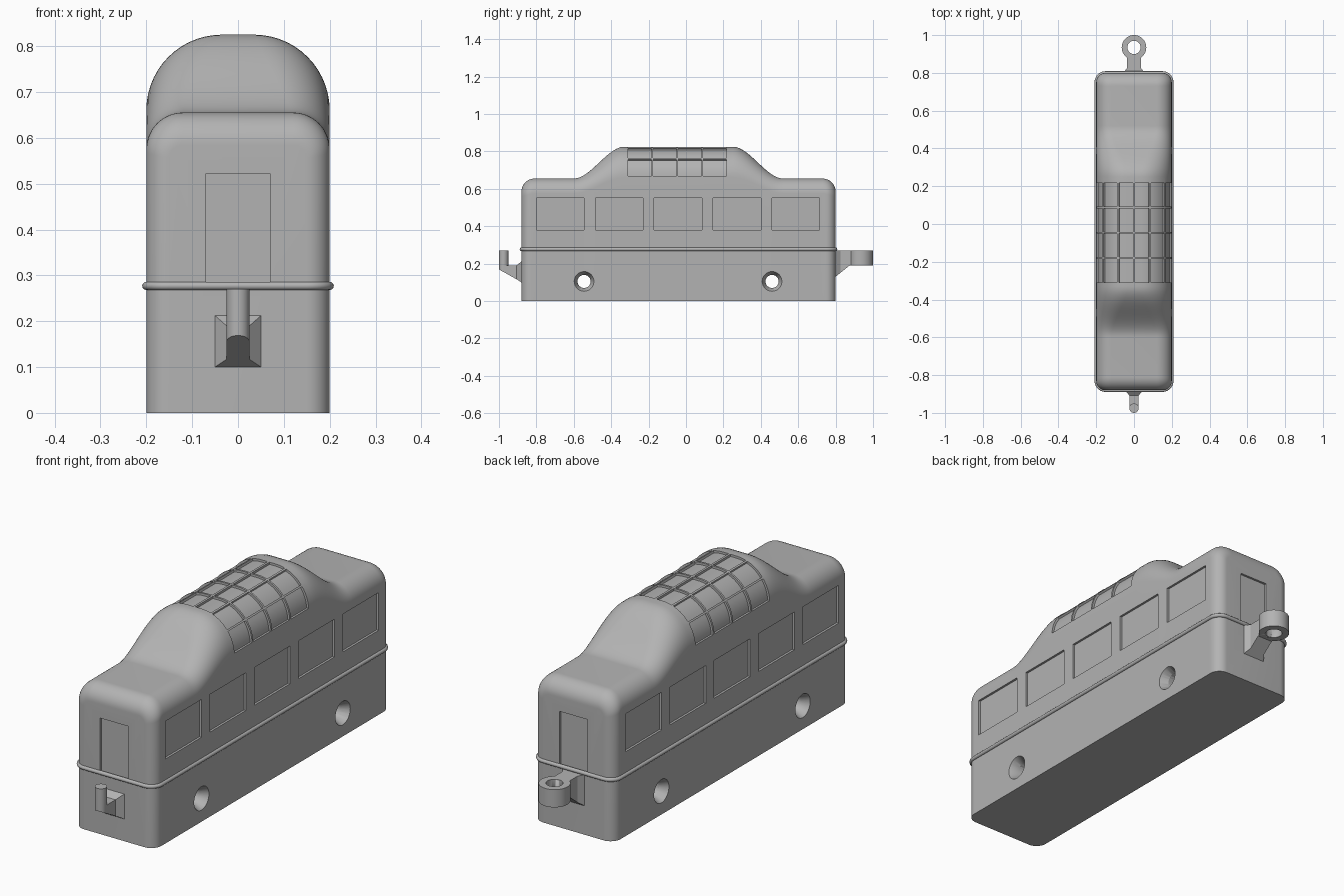
import bpy, bmesh, math
from mathutils import Matrix, Vector

if "Cube" in bpy.data.objects:
    bpy.data.objects.remove(bpy.data.objects["Cube"])

paint = bpy.data.materials.new("plain_grey")
paint.diffuse_color = (0.45, 0.45, 0.45, 1)
paint.use_nodes = True
paint.node_tree.nodes["Principled BSDF"].inputs["Base Color"].default_value = paint.diffuse_color

Y0, Y1, HALF_W, ROOF, DOME = -0.88, 0.80, 0.20, 0.655, 0.825


def make(name, bm, angle=30):
    bmesh.ops.recalc_face_normals(bm, faces=bm.faces)
    mesh = bpy.data.meshes.new(name)
    bm.to_mesh(mesh)
    bm.free()
    obj = bpy.data.objects.new(name, mesh)
    bpy.context.collection.objects.link(obj)
    mesh.materials.append(paint)
    smooth(obj, angle)
    return obj


def smooth(obj, angle=30):
    bpy.ops.object.select_all(action='DESELECT')
    obj.select_set(True)
    bpy.context.view_layer.objects.active = obj
    bpy.ops.object.shade_smooth_by_angle(angle=math.radians(angle))


def loft(bm, rings):
    """Skin equal-length closed rings of points and cap both ends."""
    rows = [[bm.verts.new(p) for p in ring] for ring in rings]
    n = len(rows[0])
    for a, b in zip(rows, rows[1:]):
        for i in range(n):
            j = (i + 1) % n
            bm.faces.new((a[i], a[j], b[j], b[i]))
    bm.faces.new(rows[0])
    bm.faces.new(rows[-1][::-1])


def box(bm, x, y, z):
    loft(bm, [[(x[0], v, z[0]), (x[1], v, z[0]), (x[1], v, z[1]), (x[0], v, z[1])] for v in y])


def cone(bm, centre, r1, r2, depth, axis='Z'):
    rot = Matrix.Rotation(math.pi / 2, 4, 'Y') if axis == 'X' else Matrix()
    bmesh.ops.create_cone(bm, cap_ends=True, segments=48, radius1=r1, radius2=r2,
                          depth=depth, matrix=Matrix.Translation(centre) @ rot)


def cut(target, bm):
    cutter = make("cutter", bm)
    cutter.hide_render = True
    mod = target.modifiers.new("cut", 'BOOLEAN')
    mod.operation, mod.solver, mod.object = 'DIFFERENCE', 'EXACT', cutter
    bpy.context.view_layer.objects.active = target
    bpy.ops.object.modifier_apply(modifier=mod.name)
    bpy.data.objects.remove(cutter)


# Body: cross-sections lofted along the length, swelling into the roof dome
def section(y):
    d = min(y - Y0, Y1 - y)
    s = max(0, min(1, (y + 0.60) / 0.27, (0.52 - y) / 0.27))
    s = s * s * (3 - 2 * s)
    h, r, w = ROOF + (DOME - ROOF) * s, 0.08 + 0.085 * s, HALF_W
    if d < 0.07:
        h -= 0.07 - math.sqrt(max(0, 0.07 ** 2 - (0.07 - d) ** 2))
    if d < 0.05:
        w -= 0.05 - math.sqrt(max(0, 0.05 ** 2 - (0.05 - d) ** 2))
        r -= HALF_W - w
    half = [(w, 0)] + [(w - r + r * math.cos(a), h - r + r * math.sin(a))
                       for a in [math.pi / 2 * i / 14 for i in range(15)]]
    return [(x, y, z) for x, z in half] + [(-x, y, z) for x, z in reversed(half)]


ends = [0.07 * (1 - math.cos(math.pi / 2 * i / 12)) for i in range(13)]
stations = [Y0 + e for e in ends]
stations += [-0.60 + 0.27 * i / 18 for i in range(19)]
stations += [0.25 + 0.27 * i / 18 for i in range(19)]
stations += [Y1 - e for e in reversed(ends)]
bm = bmesh.new()
loft(bm, [section(y) for y in stations])
body = make("carriage_body", bm)

# Recessed side windows and end doors
bm = bmesh.new()
for i in range(5):
    y = -0.80 + 0.315 * i
    for s in (-1, 1):
        box(bm, (s * 0.19, s * 0.25), (y, y + 0.255), (0.38, 0.55))
for y in ((Y0 - 0.05, Y0 + 0.01), (Y1 - 0.01, Y1 + 0.05)):
    box(bm, (-0.07, 0.07), y, (0.28, 0.522))
cut(body, bm)

# Curved dome panes, sunk between thin ribs
R, XC, ZC = 0.165, 0.035, DOME - 0.165
bm = bmesh.new()
for y in (-0.31, -0.176, -0.042, 0.092):
    for a0, a1 in ((3, 36.5), (39.5, 71), (74, 90)):
        angles = [math.radians(a0 + (a1 - a0) * i / 6) for i in range(7)]
        inner, outer = ([(XC + q * math.cos(a), ZC + q * math.sin(a)) for a in angles]
                        for q in (R - 0.01, R + 0.03))
        if a1 == 90:
            inner.append((0.005, ZC + R - 0.01))
            outer.append((0.005, ZC + R + 0.03))
        outline = inner + outer[::-1]
        for s in (-1, 1):
            loft(bm, [[(s * x, v, z) for x, z in outline] for v in (y, y + 0.125)])
cut(body, bm)

# Countersunk axle holes
for y in (-0.545, 0.46):
    bm = bmesh.new()
    cone(bm, (0, y, 0.105), 0.035, 0.035, 0.6, 'X')
    cut(body, bm)
    bm = bmesh.new()
    cone(bm, (0.195, y, 0.105), 0.033, 0.0675, 0.07, 'X')
    cone(bm, (-0.195, y, 0.105), 0.0675, 0.033, 0.07, 'X')
    cut(body, bm)
smooth(body)

# Round belt moulding following the plan outline
path = []
for cx, cy, a0 in ((0.15, Y1 - 0.05, 0), (-0.15, Y1 - 0.05, 90),
                   (-0.15, Y0 + 0.05, 180), (0.15, Y0 + 0.05, 270)):
    for i in range(11):
        a = math.radians(a0 + 9 * i)
        path.append(Vector((cx + 0.05 * math.cos(a), cy + 0.05 * math.sin(a), 0.277)))
rings = []
for i, p in enumerate(path):
    t = (path[(i + 1) % len(path)] - path[i - 1]).normalized()
    out = Vector((t.y, -t.x, 0))
    rings.append([p + out * 0.009 * math.cos(b) + Vector((0, 0, 0.009 * math.sin(b)))
                  for b in [math.tau * k / 12 for k in range(12)]])
bm = bmesh.new()
rows = [[bm.verts.new(p) for p in ring] for ring in rings]
for i, row in enumerate(rows):
    nxt = rows[(i + 1) % len(rows)]
    for k in range(12):
        bm.faces.new((row[k], row[(k + 1) % 12], nxt[(k + 1) % 12], nxt[k]))
make("belt_moulding", bm, 60)


def arm(name, steps):
    """Tapered arm from (y, half width, bottom, top) steps."""
    bm = bmesh.new()
    loft(bm, [[(-w, y, b), (w, y, b), (w, y, t), (-w, y, t)] for y, w, b, t in steps])
    return make(name, bm)


# Front coupling pin on a flared arm
arm("pin_arm", [(-0.87, 0.05, 0.10, 0.212), (-0.88, 0.05, 0.10, 0.212),
                (-0.907, 0.025, 0.117, 0.19), (-0.975, 0.025, 0.155, 0.19)])
bm = bmesh.new()
cone(bm, (0, -0.975, 0.2125), 0.025, 0.025, 0.115)
for v in bm.verts:
    if v.co.z < 0.2:
        v.co.z = 0.155 - 0.55 * (v.co.y + 0.975)
        v.co.z = 0.155 + 0.55 * -(v.co.y + 0.975)
make("coupling_pin", bm)

# Rear coupling ring on a flared arm
arm_obj = arm("ring_arm", [(0.79, 0.055, 0.13, 0.269), (0.80, 0.055, 0.13, 0.269),
                           (0.825, 0.038, 0.15, 0.269), (0.875, 0.038, 0.19, 0.269),
                           (0.92, 0.038, 0.19, 0.269)])
bm = bmesh.new()
cone(bm, (0, 0.935, 0.23), 0.035, 0.035, 0.3)
cut(arm_obj, bm)
bm = bmesh.new()
cone(bm, (0, 0.935, 0.23), 0.065, 0.065, 0.08)
ring = make("coupling_ring", bm)
bm = bmesh.new()
cone(bm, (0, 0.935, 0.23), 0.035, 0.035, 0.3)
cut(ring, bm)
smooth(ring)
